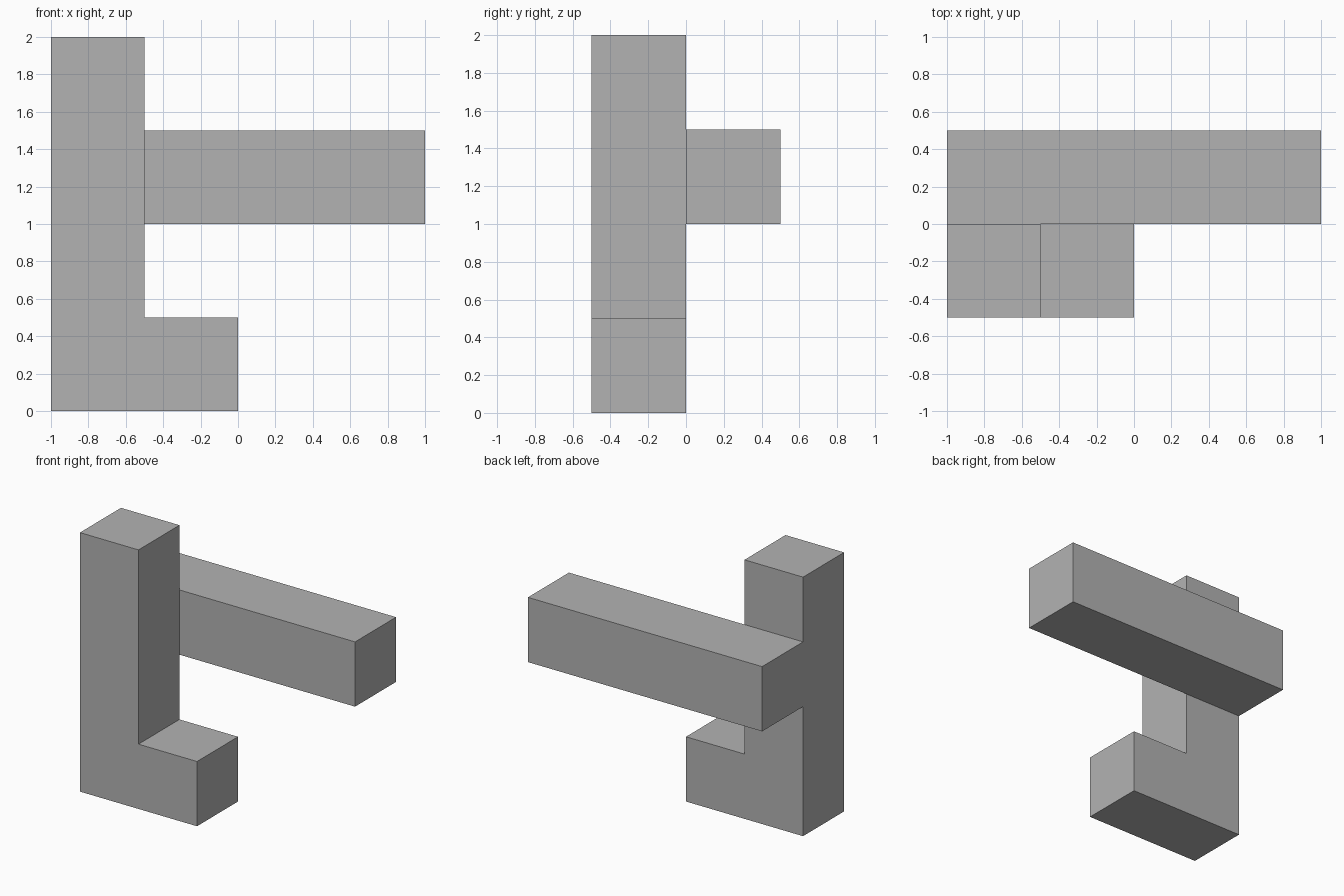
import bpy
import bmesh
from mathutils import Vector

cube = bpy.data.objects.get("Cube")
if cube:
    bpy.data.objects.remove(cube, do_unlink=True)

# Plain grey material
GREY = (0.45, 0.45, 0.45, 1.0)
grey = bpy.data.materials.new("plain_grey")
grey.use_nodes = True
grey.diffuse_color = GREY
grey.node_tree.nodes["Principled BSDF"].inputs["Base Color"].default_value = GREY

# Cubic cells, counted in x, y, z from the lower front corner
CELL = 0.5
ORIGIN = Vector((-1.0, -0.5, 0.0))
post = {(0, 0, k) for k in range(4)}
foot = {(1, 0, 0)}
arm = {(i, 1, 2) for i in range(4)}
cells = post | foot | arm


def add_side(bm, cell, axis, sign):
    """Add one outer face of a cell, wound to face outwards."""
    u, v = (axis + 1) % 3, (axis + 2) % 3
    corners = []
    for a, b in ((0, 0), (1, 0), (1, 1), (0, 1)):
        p = Vector(cell)
        p[axis] += max(sign, 0)
        p[u] += a
        p[v] += b
        corners.append(bm.verts.new(ORIGIN + p * CELL))
    bm.faces.new(corners if sign > 0 else corners[::-1])


# Outer skin: only the sides that do not meet another cell
bm = bmesh.new()
for cell in sorted(cells):
    for axis in range(3):
        for sign in (-1, 1):
            neighbour = list(cell)
            neighbour[axis] += sign
            if tuple(neighbour) not in cells:
                add_side(bm, cell, axis, sign)

# Weld the skin and merge flat regions into single faces
bmesh.ops.remove_doubles(bm, verts=bm.verts, dist=0.001)
bmesh.ops.dissolve_limit(bm, angle_limit=0.01, verts=bm.verts, edges=bm.edges)

mesh = bpy.data.meshes.new("post_with_foot_and_arm")
bm.to_mesh(mesh)
bm.free()
mesh.materials.append(grey)
block = bpy.data.objects.new("post_with_foot_and_arm", mesh)
bpy.context.collection.objects.link(block)
